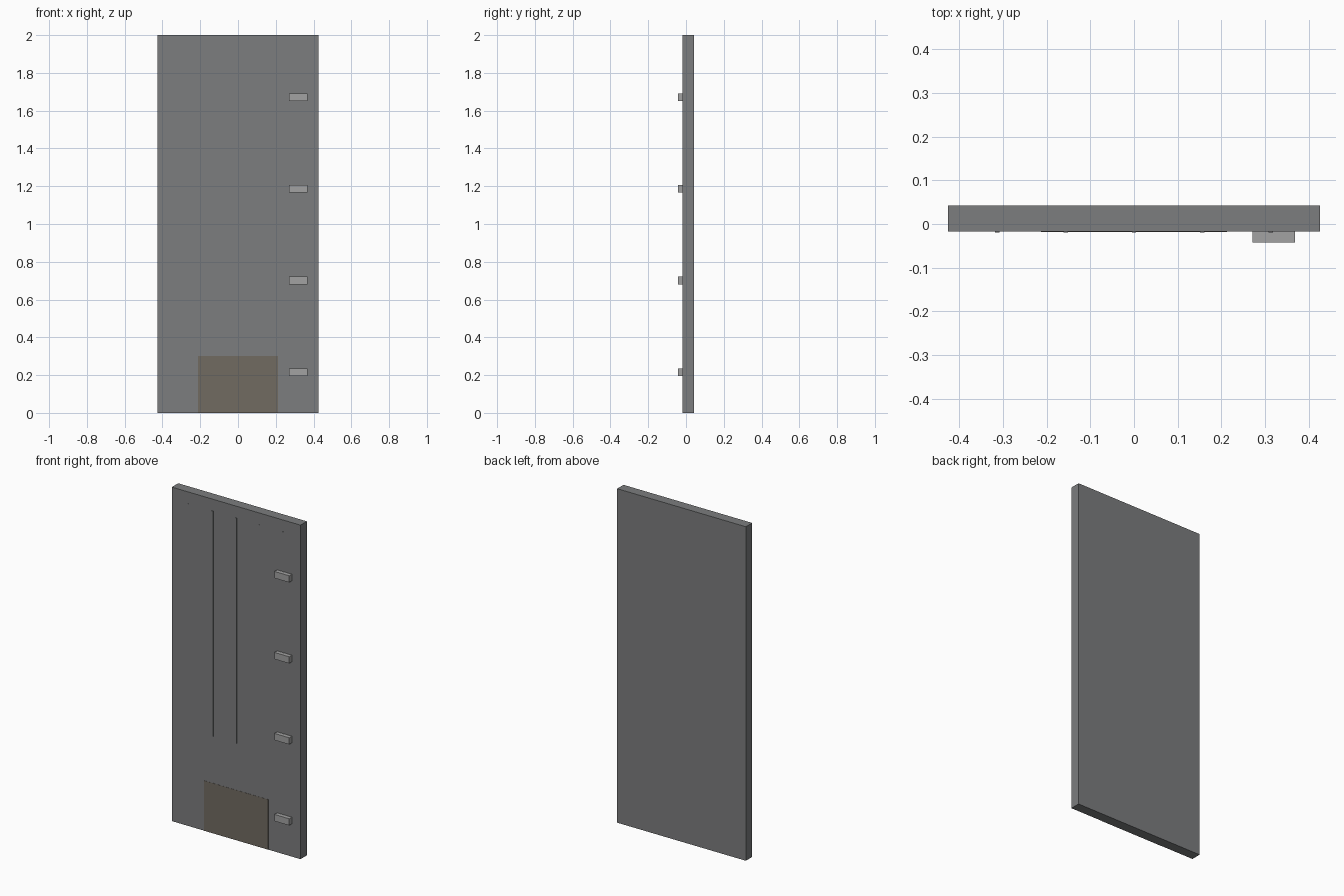
import bpy

if "Cube" in bpy.data.objects:
    bpy.data.objects.remove(bpy.data.objects["Cube"])


def material(name, rgb):
    m = bpy.data.materials.new(name)
    m.diffuse_color = (*rgb, 1.0)
    m.use_nodes = True
    m.node_tree.nodes["Principled BSDF"].inputs["Base Color"].default_value = m.diffuse_color
    return m


def box(name, x, y, z, mat):
    """Box from (min, max) ranges on each axis."""
    ranges = (x, y, z)
    bpy.ops.mesh.primitive_cube_add(size=1, location=[(a + b) / 2 for a, b in ranges])
    ob = bpy.context.object
    ob.name = name
    ob.scale = [b - a for a, b in ranges]
    bpy.ops.object.transform_apply(location=False, rotation=False, scale=True)
    ob.data.materials.append(mat)
    return ob


panel_grey = material("panel_grey", (0.20, 0.205, 0.21))
latch_grey = material("latch_grey", (0.36, 0.36, 0.36))
worn_brown = material("worn_brown", (0.165, 0.145, 0.12))

HALF_W = 0.4265
FRONT = -0.0175

# Door slab and thin backing sheet
box("door_panel", (-HALF_W, HALF_W), (FRONT, 0.0355), (0, 2), panel_grey)
box("back_sheet", (-HALF_W, HALF_W), (0.0355, 0.0425), (0, 2), panel_grey)

# Shallow vertical ribs
for i in range(5):
    x = (i - 2) * 0.1565
    box(f"rib_{i + 1}", (x - 0.005, x + 0.005), (FRONT - 0.002, FRONT + 0.002),
        (0.58, 1.93), panel_grey)

# Latch blocks along the right side
for i in range(4):
    z = 0.216 + i * 0.485
    box(f"latch_block_{i + 1}", (0.271, 0.369), (-0.0425, FRONT),
        (z - 0.02, z + 0.02), latch_grey)

# Worn kick patch at the bottom
box("kick_patch", (-0.213, 0.213), (FRONT - 0.001, FRONT + 0.001), (0, 0.30), worn_brown)
